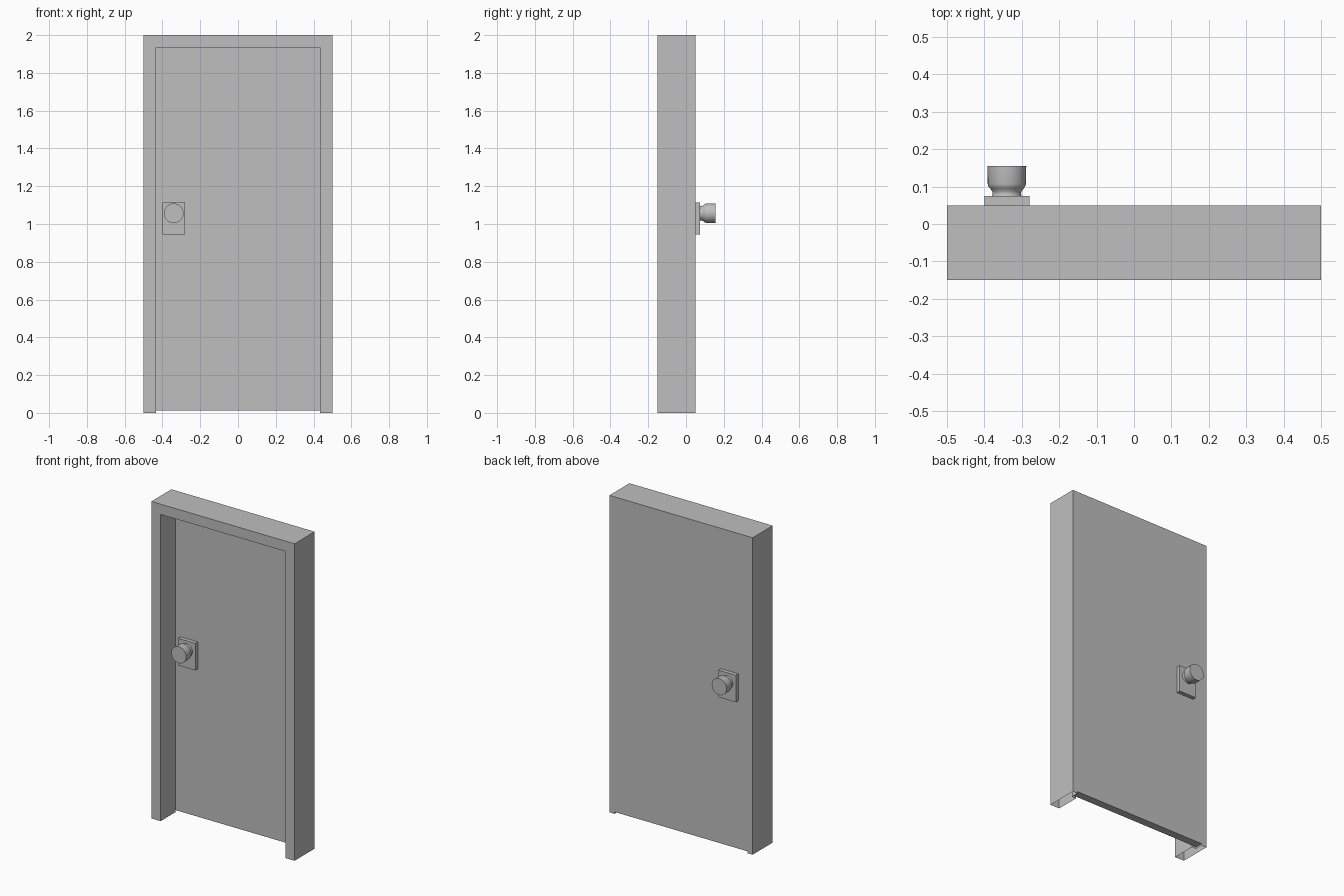
import bpy, bmesh, math
from mathutils import Vector

old = bpy.data.objects.get("Cube")
if old:
    bpy.data.objects.remove(old, do_unlink=True)

grey = bpy.data.materials.new("plain_grey")
grey.use_nodes = True
colour = (0.52, 0.52, 0.52, 1)
grey.diffuse_color = colour
grey.node_tree.nodes["Principled BSDF"].inputs["Base Color"].default_value = colour


def finish(name, bm):
    bmesh.ops.recalc_face_normals(bm, faces=bm.faces[:])
    mesh = bpy.data.meshes.new(name)
    bm.to_mesh(mesh)
    bm.free()
    mesh.materials.append(grey)
    obj = bpy.data.objects.new(name, mesh)
    bpy.context.collection.objects.link(obj)
    return obj


def box(name, low, high):
    bm = bmesh.new()
    bmesh.ops.create_cube(bm, size=1)
    low, high = Vector(low), Vector(high)
    for v in bm.verts:
        v.co = (low + high) / 2 + v.co * (high - low)
    return finish(name, bm)


HALF, HEIGHT = 0.5, 2.0
FRONT, BACK = -0.15, 0.05
STOP, REBATE = 0.065, 0.035     # frame widths in front of and beside the door
DOOR_FRONT = 0.0

# Frame: stepped section swept up, across and down, open at the feet
section = [(0, FRONT), (STOP, FRONT), (STOP, DOOR_FRONT),
           (REBATE, DOOR_FRONT), (REBATE, BACK), (0, BACK)]
bm = bmesh.new()
rings = []
for side, raised in ((1, False), (1, True), (-1, True), (-1, False)):
    rings.append([bm.verts.new((side * (HALF - d), y, HEIGHT - d if raised else 0))
                  for d, y in section])
for a, b in zip(rings, rings[1:]):
    for i in range(len(section)):
        j = (i + 1) % len(section)
        bm.faces.new((a[i], a[j], b[j], b[i]))
finish("door_frame", bm)

# Door leaf, flush with the back of the frame
box("door_leaf", (REBATE - HALF, DOOR_FRONT, 0.012), (HALF - REBATE, BACK, HEIGHT - REBATE))

# Plate and turned knob on both faces
KNOB_X, KNOB_Z, PLATE = -0.34, 1.057, 0.025
knob_profile = [(0.040, 0), (0.038, 0.006), (0.039, 0.012), (0.044, 0.019),
                (0.049, 0.025), (0.051, 0.032), (0.052, 0.08), (0, 0.08)]
for label, face_y, out in (("front", DOOR_FRONT, -1), ("back", BACK, 1)):
    ys = sorted((face_y, face_y + out * PLATE))
    box(label + "_knob_plate", (KNOB_X - 0.06, ys[0], 0.945), (KNOB_X + 0.06, ys[1], 1.115))

    bm = bmesh.new()
    verts = [bm.verts.new((KNOB_X + r, face_y + out * (PLATE + d), KNOB_Z))
             for r, d in knob_profile]
    edges = [bm.edges.new(pair) for pair in zip(verts, verts[1:])]
    bmesh.ops.spin(bm, geom=verts + edges, cent=(KNOB_X, 0, KNOB_Z), axis=(0, 1, 0),
                   angle=math.tau, steps=32, use_duplicate=False)
    bmesh.ops.remove_doubles(bm, verts=bm.verts[:], dist=0.0001)
    knob = finish(label + "_knob", bm)
    bpy.ops.object.select_all(action="DESELECT")
    knob.select_set(True)
    bpy.context.view_layer.objects.active = knob
    bpy.ops.object.shade_smooth_by_angle(angle=math.radians(35))
